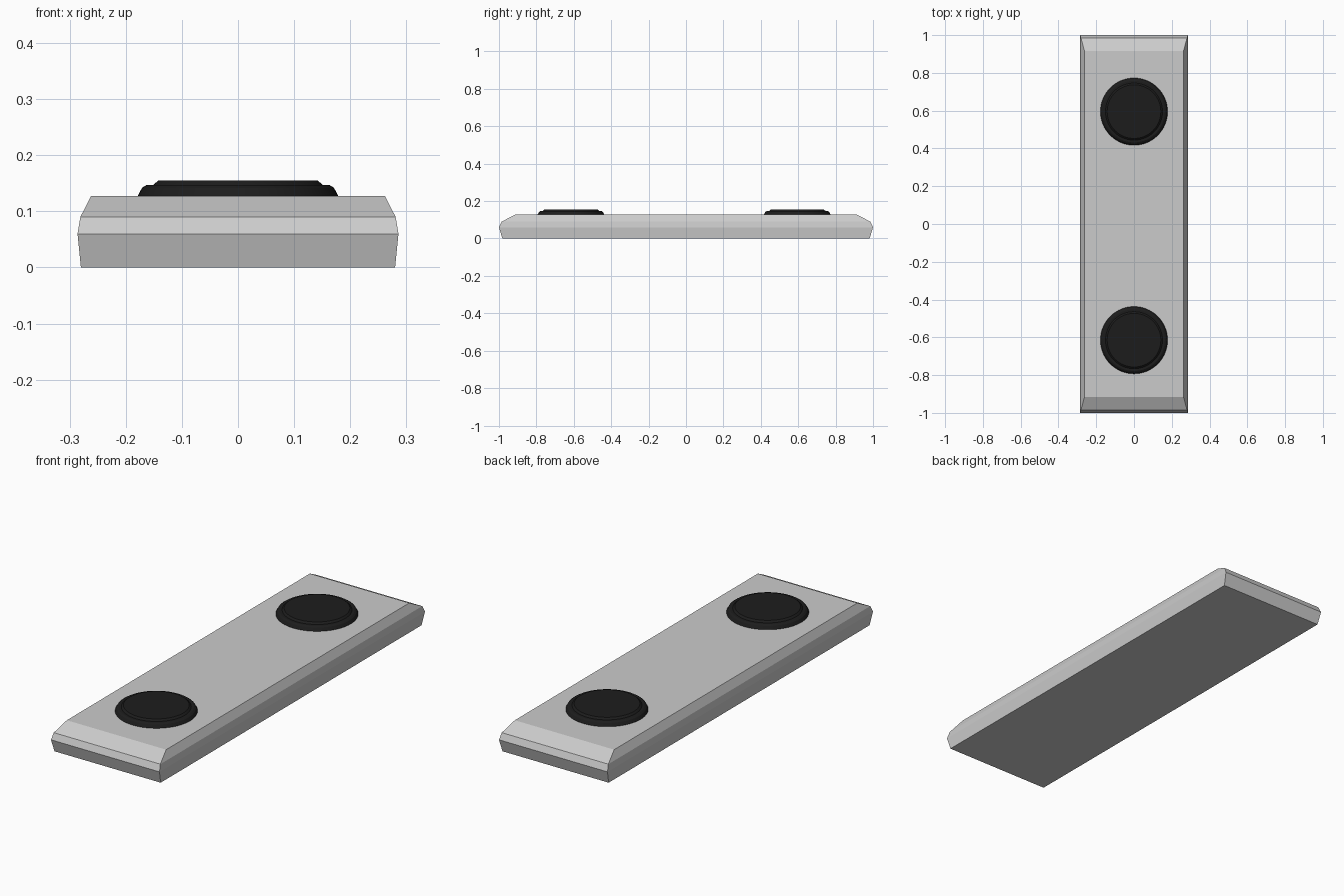
import bpy, bmesh
from math import cos, sin, tau

if "Cube" in bpy.data.objects:
    bpy.data.objects.remove(bpy.data.objects["Cube"])


def loft(name, rings, smooth=False):
    """Skin a stack of closed rings and cap both ends."""
    bm = bmesh.new()
    loops = [[bm.verts.new(p) for p in ring] for ring in rings]
    n = len(loops[0])
    for a, b in zip(loops, loops[1:]):
        for i in range(n):
            j = (i + 1) % n
            bm.faces.new((a[i], a[j], b[j], b[i]))
    bm.faces.new(loops[0][::-1])
    bm.faces.new(loops[-1])
    bmesh.ops.recalc_face_normals(bm, faces=bm.faces)
    mesh = bpy.data.meshes.new(name)
    bm.to_mesh(mesh)
    bm.free()
    obj = bpy.data.objects.new(name, mesh)
    bpy.context.collection.objects.link(obj)
    if smooth:
        bpy.ops.object.select_all(action='DESELECT')
        obj.select_set(True)
        bpy.context.view_layer.objects.active = obj
        bpy.ops.object.shade_smooth_by_angle(angle=0.45)
    return obj


def rectangle(hx, hy, z):
    return [(-hx, -hy, z), (hx, -hy, z), (hx, hy, z), (-hx, hy, z)]


def circle(r, cy, z, n=64):
    return [(r * cos(tau * i / n), cy + r * sin(tau * i / n), z) for i in range(n)]


# Chamfered slab: half width, half length, height
slab_levels = [(0.28, 0.982, 0), (0.286, 1.0, 0.06), (0.281, 0.986, 0.09), (0.262, 0.915, 0.127)]
loft("base_slab", [rectangle(*level) for level in slab_levels])

# Two stepped round black buttons: radius, height
black = bpy.data.materials.new("black_rubber")
black.diffuse_color = (0.012, 0.012, 0.012, 1)
black.use_nodes = True
black.node_tree.nodes["Principled BSDF"].inputs["Base Color"].default_value = black.diffuse_color
button_profile = [(0.178, 0.125), (0.178, 0.129), (0.171, 0.142), (0.163, 0.147),
                  (0.151, 0.147), (0.149, 0.149), (0.142, 0.155)]
for name, cy in (("front_button", -0.615), ("back_button", 0.595)):
    button = loft(name, [circle(r, cy, z) for r, z in button_profile], smooth=True)
    button.data.materials.append(black)
